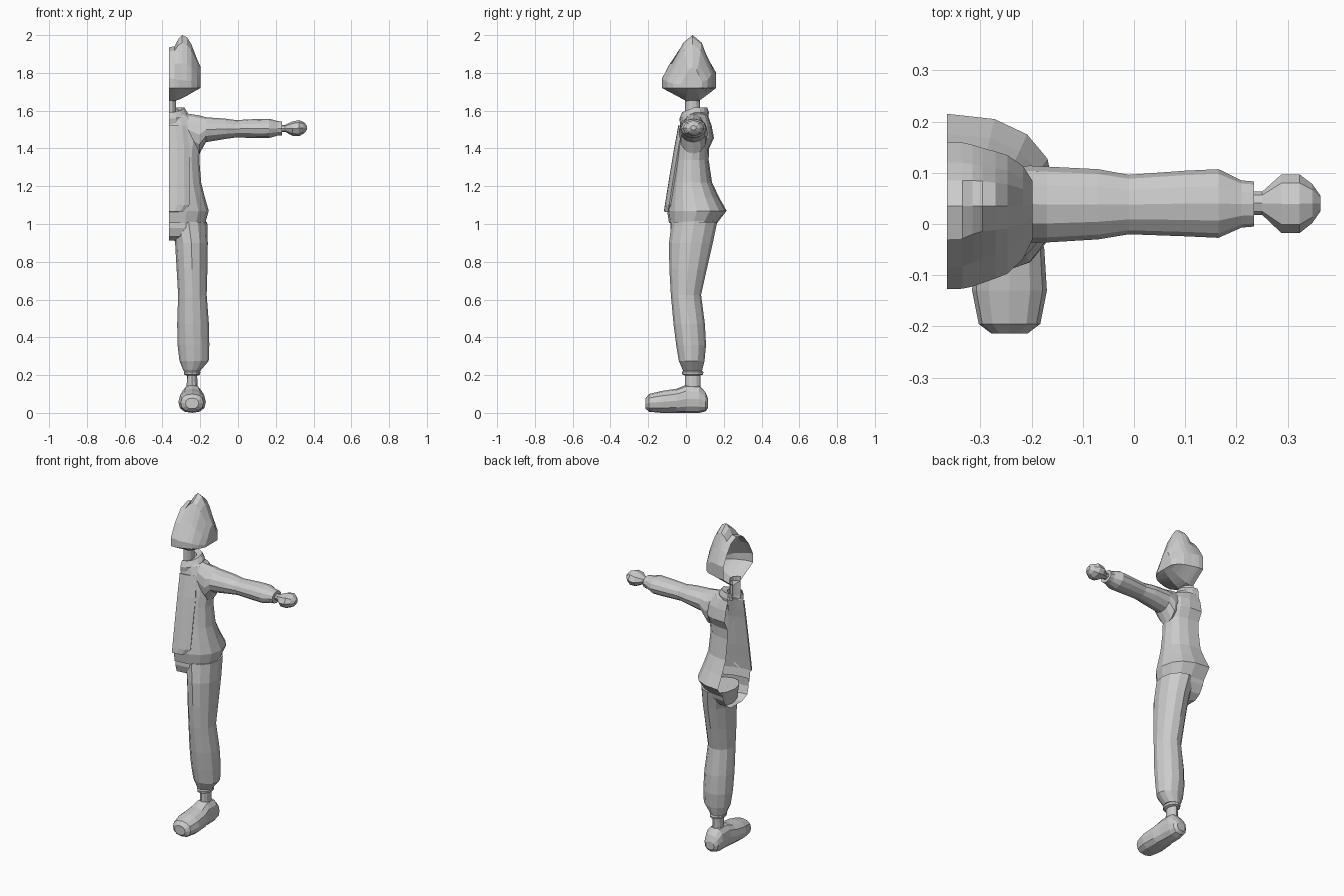
import bpy, bmesh
from math import sin, cos, pi

CX = -0.365   # body centre plane: only the half at x > CX exists, left open


def ring(axis, t, a0, a1, b0, b1, n=12, p=1.0):
    """Rounded ring across an axis; a and b are the two extents in xyz order."""
    pts = []
    for i in range(n):
        c, s = cos(2 * pi * i / n), sin(2 * pi * i / n)
        c = abs(c) ** p * (1 if c > 0 else -1)
        s = abs(s) ** p * (1 if s > 0 else -1)
        q = [(a0 + a1) / 2 + c * (a1 - a0) / 2, (b0 + b1) / 2 + s * (b1 - b0) / 2]
        q.insert("xyz".index(axis), t)
        pts.append(q)
    return pts


def loft(name, rings, caps=(True, True), clip=False, closed=True, edit=None):
    bm = bmesh.new()
    rows = [[bm.verts.new(edit(p) if edit else p) for p in r] for r in rings]
    n = len(rows[0])
    for a, b in zip(rows, rows[1:]):
        for i in range(n if closed else n - 1):
            j = (i + 1) % n
            bm.faces.new((a[i], a[j], b[j], b[i]))
    if caps[0]:
        bm.faces.new(rows[0][::-1])
    if caps[1]:
        bm.faces.new(rows[-1])
    bmesh.ops.recalc_face_normals(bm, faces=bm.faces)
    if clip:
        bmesh.ops.bisect_plane(bm, geom=bm.verts[:] + bm.edges[:] + bm.faces[:],
                               plane_co=(CX, 0, 0), plane_no=(1, 0, 0),
                               dist=1e-5, clear_inner=True)
    me = bpy.data.meshes.new(name)
    bm.to_mesh(me)
    bm.free()
    ob = bpy.data.objects.new(name, me)
    bpy.context.collection.objects.link(ob)
    return ob


def half_body(name, rows, n=16, p=0.85, caps=(False, False), edit=None):
    """Rows of (z, half width, front y, back y) around the centre plane."""
    return loft(name, [ring("z", z, CX - w, CX + w, f, b, n, p) for z, w, f, b in rows],
                caps, clip=True, edit=edit)


# head: side sections from the centre plane outwards, rising into a peak
mid = [(-.127, 1.72), (-.127, 1.77), (-.085, 1.85), (-.03, 1.915), (.035, 1.935), (.085, 1.915),
       (.12, 1.87), (.16, 1.8), (.16, 1.72), (.07, 1.652), (0, 1.652)]
peak = [(-.12, 1.72), (-.12, 1.76), (-.07, 1.85), (-.016, 1.96), (.035, 2.0), (.085, 1.96),
        (.116, 1.88), (.152, 1.8), (.152, 1.72), (.07, 1.652), (0, 1.652)]
sections = []
# x, blend to peak, depth scale, top scale, underside scale
for x, k, d, top, low in [(CX, 0, 1, 1, 1), (-.335, .1, 1, 1, 1), (-.315, .7, 1, 1, .92),
                          (-.296, 1, .97, 1, .8), (-.27, 1, .91, .96, .6), (-.247, 1, .85, .83, .4),
                          (-.217, 1, .67, .55, .15), (-.198, 1, .42, .4, 0)]:
    sec = []
    for (y0, z0), (y1, z1) in zip(mid, peak):
        y, z = y0 + (y1 - y0) * k, z0 + (z1 - z0) * k - 1.72
        sec.append((x, .035 + (y - .035) * d, 1.72 + z * (top if z > 0 else low)))
    sections.append(sec)
loft("head", sections, (False, True))

# neck
half_body("neck", [(1.56, .038, -.005, .075), (1.68, .038, -.005, .075)], n=12, p=1)

# collar, dipping towards the front
half_body("collar", [(1.55, .085, -.03, .115), (1.59, .098, -.035, .122), (1.618, .08, -.02, .112),
                     (1.608, .05, -.008, .085), (1.56, .042, -.005, .08)], p=1,
          edit=lambda v: (v[0], v[1], v[2] - .4 * max(0, .045 - v[1])))

# jacket body with flared hem tucked under
half_body("jacket", [(1.005, .192, -.09, .165), (1.07, .21, -.1, .215), (1.14, .19, -.09, .176),
                     (1.22, .17, -.077, .138), (1.34, .16, -.06, .12), (1.4, .165, -.052, .122),
                     (1.455, .175, -.042, .148), (1.52, .165, -.032, .136), (1.57, .12, -.022, .118),
                     (1.59, .075, -.012, .1)])

# raised front panel of the jacket
panel = []
for z, w, y in [(1.065, .075, -.112), (1.1, .105, -.107), (1.25, .105, -.083),
                (1.4, .105, -.058), (1.52, .09, -.036)]:
    panel.append([(CX + w * u, y + .022 * u ** 3, z) for u in (0, .4, .75, 1)])
front = loft("jacket_front_panel", panel, (False, False), closed=False)
solid = front.modifiers.new("thickness", "SOLIDIFY")
solid.thickness, solid.offset = .01, 0

# sleeve: x, front y, back y, bottom z, top z
sleeve = [(-.27, -.02, .1, 1.42, 1.585), (-.205, -.036, .114, 1.37, 1.575),
          (-.17, -.036, .112, 1.433, 1.565), (-.07, -.03, .107, 1.45, 1.558),
          (-.01, -.02, .096, 1.458, 1.55), (.1, -.024, .104, 1.455, 1.556),
          (.165, -.027, .107, 1.455, 1.557), (.21, -.007, .085, 1.468, 1.545),
          (.234, -.005, .083, 1.47, 1.542), (.234, .01, .07, 1.48, 1.53)]
loft("sleeve", [ring("x", *s) for s in sleeve], (False, True))

# hand: wrist flaring into a rounded mitten
hand = [(.225, .018, .063, 1.488, 1.525), (.25, .018, .063, 1.488, 1.525),
        (.288, -.018, .097, 1.467, 1.543), (.323, -.018, .097, 1.465, 1.55),
        (.348, .002, .078, 1.478, 1.54), (.364, .025, .055, 1.497, 1.522)]
loft("hand", [ring("x", *h, n=8) for h in hand])

# pelvis, closed at the crotch
half_body("trouser_seat", [(1.03, .195, -.08, .17), (.98, .195, -.083, .158),
                           (.935, .12, -.07, .13), (.912, .04, -.02, .09)], caps=(False, True))

# trouser leg: z, inner x, outer x, front y, back y
leg = [(1.01, -.36, -.163, -.076, .165), (.9, -.333, -.16, -.09, .142), (.76, -.325, -.162, -.088, .11),
       (.625, -.317, -.166, -.08, .08), (.47, -.322, -.154, -.066, .1), (.36, -.32, -.152, -.052, .106),
       (.275, -.31, -.155, -.038, .098), (.222, -.288, -.2, -.015, .085)]
loft("trouser_leg", [ring("z", *r) for r in leg])

# cuff and ankle
loft("trouser_cuff", [ring("z", z, -.243 - r, -.243 + r, .035 - r * 1.3, .035 + r * 1.3)
                      for z, r in [(.224, .036), (.216, .044), (.203, .042), (.198, .03)]])
loft("ankle", [ring("z", z, -.243 - r, -.243 + r, -.005, .076) for z, r in [(.12, .03), (.21, .026)]])

# shoe: y, half width, sole z, top z
shoe = [(-.214, .035, .022, .078), (-.195, .06, .006, .1), (-.13, .073, 0, .116),
        (-.05, .068, 0, .128), (0, .058, 0, .148), (.07, .056, 0, .146),
        (.103, .046, .008, .11), (.117, .028, .025, .075)]
loft("shoe", [ring("y", y, -.243 - w, -.243 + w, b, t, 12, .85) for y, w, b, t in shoe])
